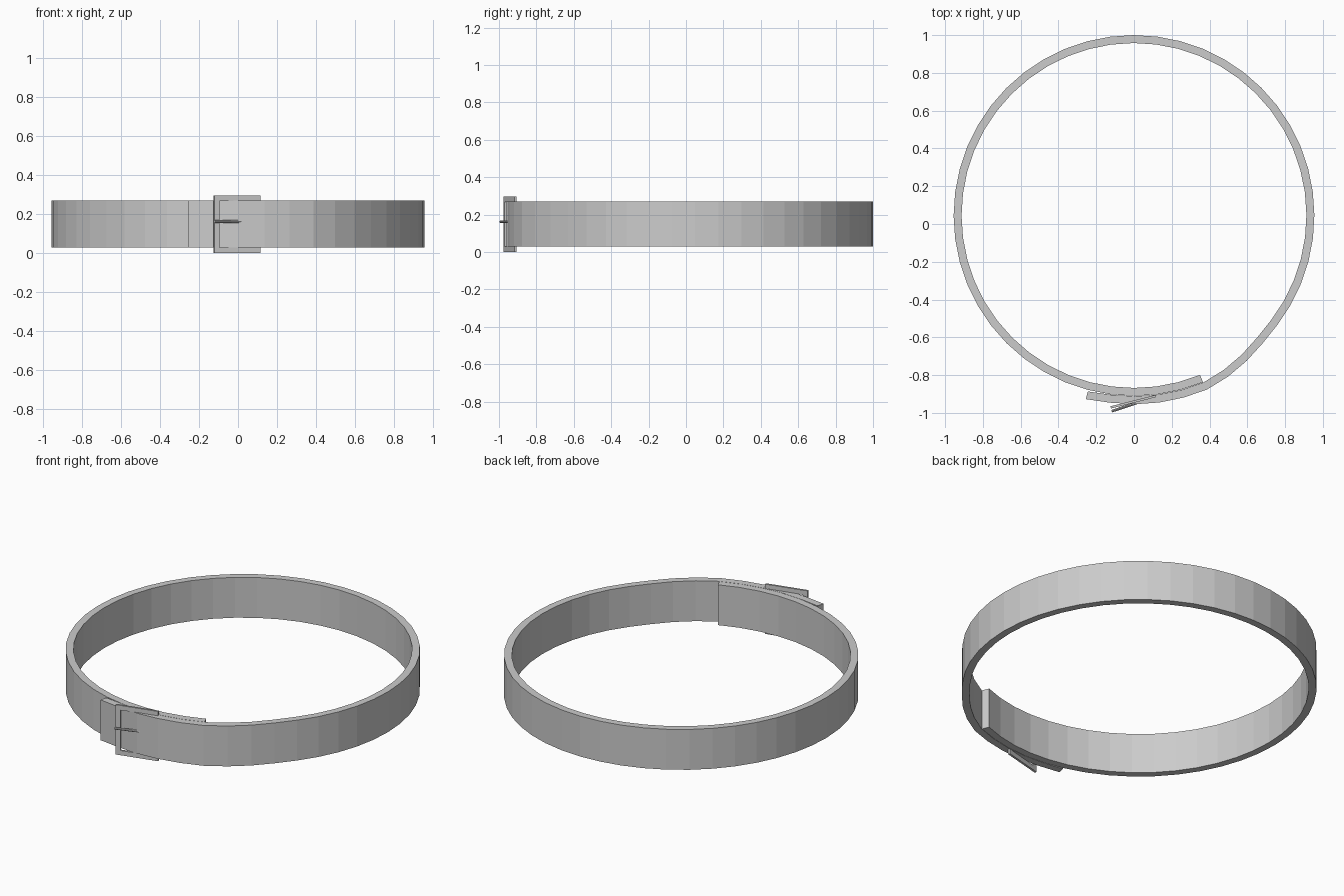
import bpy, bmesh, math
from mathutils import Vector, Matrix

if "Cube" in bpy.data.objects:
    bpy.data.objects.remove(bpy.data.objects["Cube"])

CY = 0.045          # centre of the strap loop
R, T = 0.934, 0.042  # centreline radius, leather thickness
Z0, Z1 = 0.03, 0.27


def finish(name, bm):
    bmesh.ops.recalc_face_normals(bm, faces=bm.faces)
    me = bpy.data.meshes.new(name)
    bm.to_mesh(me)
    bm.free()
    ob = bpy.data.objects.new(name, me)
    bpy.context.collection.objects.link(ob)
    return ob


# Strap: one band that runs a little over a full turn, outer end lapping the inner end
bm = bmesh.new()
steps, first, last = 53, -104.7, 292.5
rings = []
for i in range(steps + 1):
    deg = first + (last - first) * i / steps
    lift = min(1, max(0, (-42 - deg) / 24)) * (T + 0.002)
    if i == 0:
        lift += 0.006
    a = math.radians(deg)
    ring = []
    for side, z in ((-1, Z0), (1, Z0), (1, Z1), (-1, Z1)):
        r = R + lift + side * T / 2
        ring.append(bm.verts.new((r * math.cos(a), CY + r * math.sin(a), z)))
    rings.append(ring)
for p, q in zip(rings, rings[1:]):
    for k in range(4):
        bm.faces.new((p[k], p[(k + 1) % 4], q[(k + 1) % 4], q[k]))
bm.faces.new(rings[0])
bm.faces.new(rings[-1])
finish("strap", bm)

# Buckle: thin rectangular frame, slanted so its far bar sits between the two layers
left, right = Vector((-0.123, -0.971, 0)), Vector((0.115, -0.911, 0))
along = (right - left).normalized()
normal = Vector((along.y, -along.x, 0))
length = (right - left).length
bm = bmesh.new()
b, h, d = 0.028, 0.296, 0.006
outer = [(0, 0), (length, 0), (length, h), (0, h)]
inner = [(b, b), (length - b, b), (length - b, h - b), (b, h - b)]


def loop(points, depth):
    return [bm.verts.new(left + along * u + normal * depth + Vector((0, 0, z)))
            for u, z in points]


of, inf, ob_, inb = loop(outer, d), loop(inner, d), loop(outer, -d), loop(inner, -d)
for p, q in ((of, inf), (inf, inb), (inb, ob_), (ob_, of)):
    for k in range(4):
        bm.faces.new((p[k], p[(k + 1) % 4], q[(k + 1) % 4], q[k]))
finish("buckle_frame", bm)

# Prong: slim pin from the hidden bar, through the strap and over the front bar
p0, p1 = Vector((0.11, -0.915, 0.162)), Vector((-0.118, -0.991, 0.162))
axis = p1 - p0
bm = bmesh.new()
rot = axis.to_track_quat('Z', 'Y').to_matrix().to_4x4()
bmesh.ops.create_cone(bm, cap_ends=True, segments=8, radius1=0.008, radius2=0.007,
                      depth=axis.length, matrix=Matrix.Translation((p0 + p1) / 2) @ rot)
finish("buckle_prong", bm)
